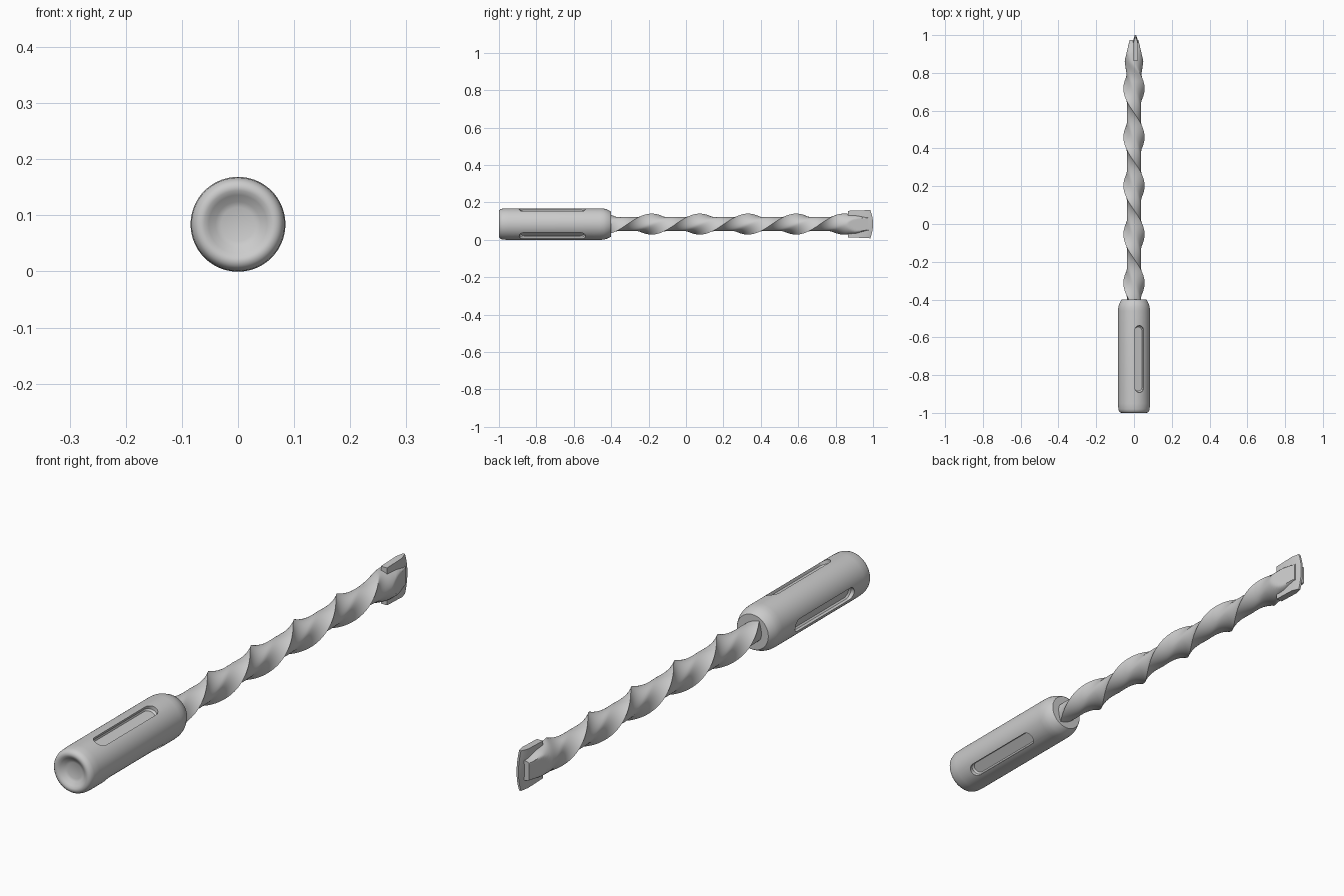
import bpy, bmesh, math
from mathutils import Vector

if "Cube" in bpy.data.objects:
    bpy.data.objects.remove(bpy.data.objects["Cube"])

ZC = 0.084       # height of the tool axis
PITCH = 0.515    # flute lead


def make_object(name, bm, angle=35):
    bmesh.ops.recalc_face_normals(bm, faces=bm.faces)
    me = bpy.data.meshes.new(name)
    bm.to_mesh(me)
    bm.free()
    ob = bpy.data.objects.new(name, me)
    bpy.context.collection.objects.link(ob)
    if angle:
        bpy.ops.object.select_all(action='DESELECT')
        ob.select_set(True)
        bpy.context.view_layer.objects.active = ob
        bpy.ops.object.shade_smooth_by_angle(angle=math.radians(angle))
    return ob


def loft(rings):
    """Skin closed rings of equal length and cap both ends."""
    bm = bmesh.new()
    vs = [[bm.verts.new(p) for p in ring] for ring in rings]
    n = len(vs[0])
    for a, b in zip(vs, vs[1:]):
        for i in range(n):
            j = (i + 1) % n
            bm.faces.new((a[i], a[j], b[j], b[i]))
    bm.faces.new(vs[0])
    bm.faces.new(vs[-1])
    return bm


def circle(r, y, n=72):
    return [(r * math.cos(2 * math.pi * i / n), y,
             ZC + r * math.sin(2 * math.pi * i / n)) for i in range(n)]


def smoothstep(a, b, v):
    t = min(1, max(0, (v - a) / (b - a)))
    return t * t * (3 - 2 * t)


# shank: turned profile with dished striking end and chamfered nose
profile = [(0.030, -0.980), (0.040, -0.984), (0.052, -0.994), (0.060, -0.999),
           (0.066, -1.0), (0.073, -0.998), (0.079, -0.992), (0.083, -0.980),
           (0.0845, -0.95), (0.0845, -0.46), (0.083, -0.44), (0.079, -0.425),
           (0.068, -0.402), (0.066, -0.40)]
shank = make_object("shank", loft([circle(r, y) for r, y in profile]), None)


# three rounded grooves around the shank
def slot_ring(depth, ang, half, y0, y1, n=12):
    out = Vector((math.cos(ang), 0, math.sin(ang)))
    side = Vector((-math.sin(ang), 0, math.cos(ang)))
    pts = []
    for yc, start in ((y1 - half, 0), (y0 + half, math.pi)):
        for i in range(n + 1):
            t = start + math.pi * i / n
            pts.append(Vector((0, yc + half * math.sin(t), ZC))
                       + out * depth + side * half * math.cos(t))
    return pts


for k in range(3):
    ang = math.radians(70 + 120 * k)
    cutter = make_object(f"groove_cutter_{k + 1}", loft(
        [slot_ring(0.064, ang, 0.021, -0.885, -0.545),
         slot_ring(0.070, ang, 0.025, -0.892, -0.538),
         slot_ring(0.120, ang, 0.025, -0.892, -0.538)]), None)
    cutter.hide_render = True
    cutter.hide_viewport = True
    mod = shank.modifiers.new("groove", 'BOOLEAN')
    mod.operation = 'DIFFERENCE'
    mod.solver = 'EXACT'
    mod.object = cutter

# bake the grooves, then smooth with sharp edges kept
dg = bpy.context.evaluated_depsgraph_get()
baked = bpy.data.meshes.new_from_object(shank.evaluated_get(dg))
shank.modifiers.clear()
shank.data = baked
bpy.ops.object.select_all(action='DESELECT')
shank.select_set(True)
bpy.context.view_layer.objects.active = shank
bpy.ops.object.shade_smooth_by_angle(angle=math.radians(30))


# twisted two-edged flute that rounds out and flattens towards the tip
def flute_ring(y, n=48):
    R, H = 0.056, 0.038
    turn = 2 * math.pi * (y + 0.055) / PITCH
    blend = 0.8 * smoothstep(0.76, 0.88, y)
    limit = 0.05 - 0.028 * max(0, (y - 0.86) / 0.12)
    end = 1 - 0.25 * smoothstep(0.90, 0.98, y)
    ring = []
    for i in range(n):
        t = 2 * math.pi * i / n
        u = math.cos(t)
        w = H * (1 - abs(u) ** 1.7) * (1 if math.sin(t) >= 0 else -1)
        px = R * u
        pz = w * (1 - blend) + 0.053 * math.sin(t) * blend
        x = px * math.cos(turn) - pz * math.sin(turn)
        z = px * math.sin(turn) + pz * math.cos(turn)
        if y > 0.84:
            x = max(-limit, min(limit, x))
        ring.append((x, y, ZC + z * end))
    return ring


STEPS = 170
make_object("twisted_flute", loft(
    [flute_ring(-0.41 + 1.385 * i / STEPS) for i in range(STEPS + 1)]), 40)


# hard cutting plate set across the tip, bevelled to a bowed edge
def plate_ring(y, half_x, half_z, bow):
    px = 0.008
    pts = [(px + half_x, y + bow * (1 - (s / 6) ** 2), ZC + half_z * s / 6)
           for s in range(-6, 7)]
    pts += [(px - half_x, y + bow * (1 - (s / 6) ** 2), ZC + half_z * s / 6)
            for s in range(6, -7, -1)]
    return pts


make_object("cutting_plate", loft([
    plate_ring(0.865, 0.013, 0.071, 0),
    plate_ring(0.955, 0.013, 0.074, 0.014),
    plate_ring(0.985, 0.004, 0.076, 0.015)]), 25)
